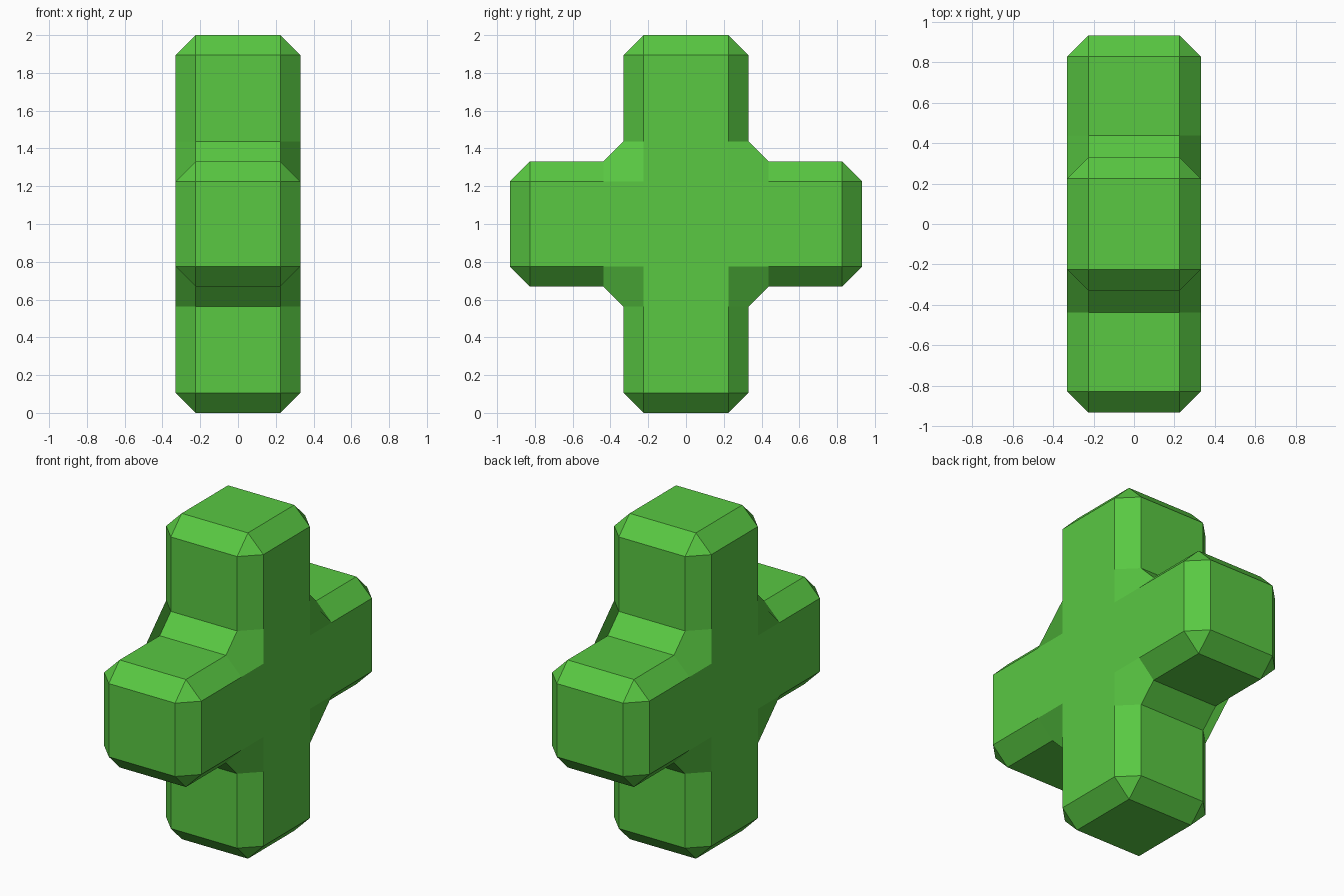
import bpy, bmesh, math
from itertools import product

if "Cube" in bpy.data.objects:
    bpy.data.objects.remove(bpy.data.objects["Cube"])

A, B, C = 0.225, 0.33, 0.105   # flat half width, full half width, bevel size
J = 0.438                      # where the inner-corner chamfer begins
LY, LZ = 0.932, 1.0            # arm lengths from the centre


def arm(L):
    """One octant of an arm as (thickness, across, along) polygons."""
    e = L - C
    return [
        [(B, 0, A), (B, A, A), (B, A, J), (B, A, e), (B, 0, e)],   # broad side
        [(B, A, J), (A, B, J), (A, B, e), (B, A, e)],              # long bevel
        [(0, B, J), (A, B, J), (A, B, e), (0, B, e)],              # narrow side
        [(B, 0, e), (B, A, e), (A, A, L), (A, 0, L)],              # end bevels
        [(0, B, e), (A, B, e), (A, A, L), (0, A, L)],
        [(B, A, e), (A, B, e), (A, A, L)],                         # corner
        [(0, 0, L), (A, 0, L), (A, A, L), (0, A, L)],              # end cap
    ]


# One octant: upright arm, side arm, centre, inner-corner chamfer and its fan
polys = arm(LZ)
polys += [[(x, w, u) for x, u, w in p] for p in arm(LY)]
polys += [
    [(B, 0, 0), (B, A, 0), (B, A, A), (B, 0, A)],
    [(0, B, J), (A, B, J), (A, J, B), (0, J, B)],
    [(B, A, A), (B, A, J), (A, B, J), (A, J, B), (B, J, A)],
]

# Mirror the octant to all eight and weld
bm = bmesh.new()
for sx, sy, sz in product((1, -1), repeat=3):
    for p in polys:
        bm.faces.new([bm.verts.new((sx * x, sy * y, 1 + sz * z)) for x, y, z in p])
bmesh.ops.remove_doubles(bm, verts=bm.verts[:], dist=1e-4)
bmesh.ops.recalc_face_normals(bm, faces=bm.faces[:])
bmesh.ops.dissolve_limit(bm, angle_limit=math.radians(1),
                         verts=bm.verts[:], edges=bm.edges[:])

mesh = bpy.data.meshes.new("bevelled_cross")
bm.to_mesh(mesh)
bm.free()
cross = bpy.data.objects.new("bevelled_cross", mesh)
bpy.context.collection.objects.link(cross)

# Green material
green = bpy.data.materials.new("green")
green.diffuse_color = (0.10, 0.58, 0.055, 1)
green.use_nodes = True
green.node_tree.nodes["Principled BSDF"].inputs["Base Color"].default_value = green.diffuse_color
mesh.materials.append(green)
